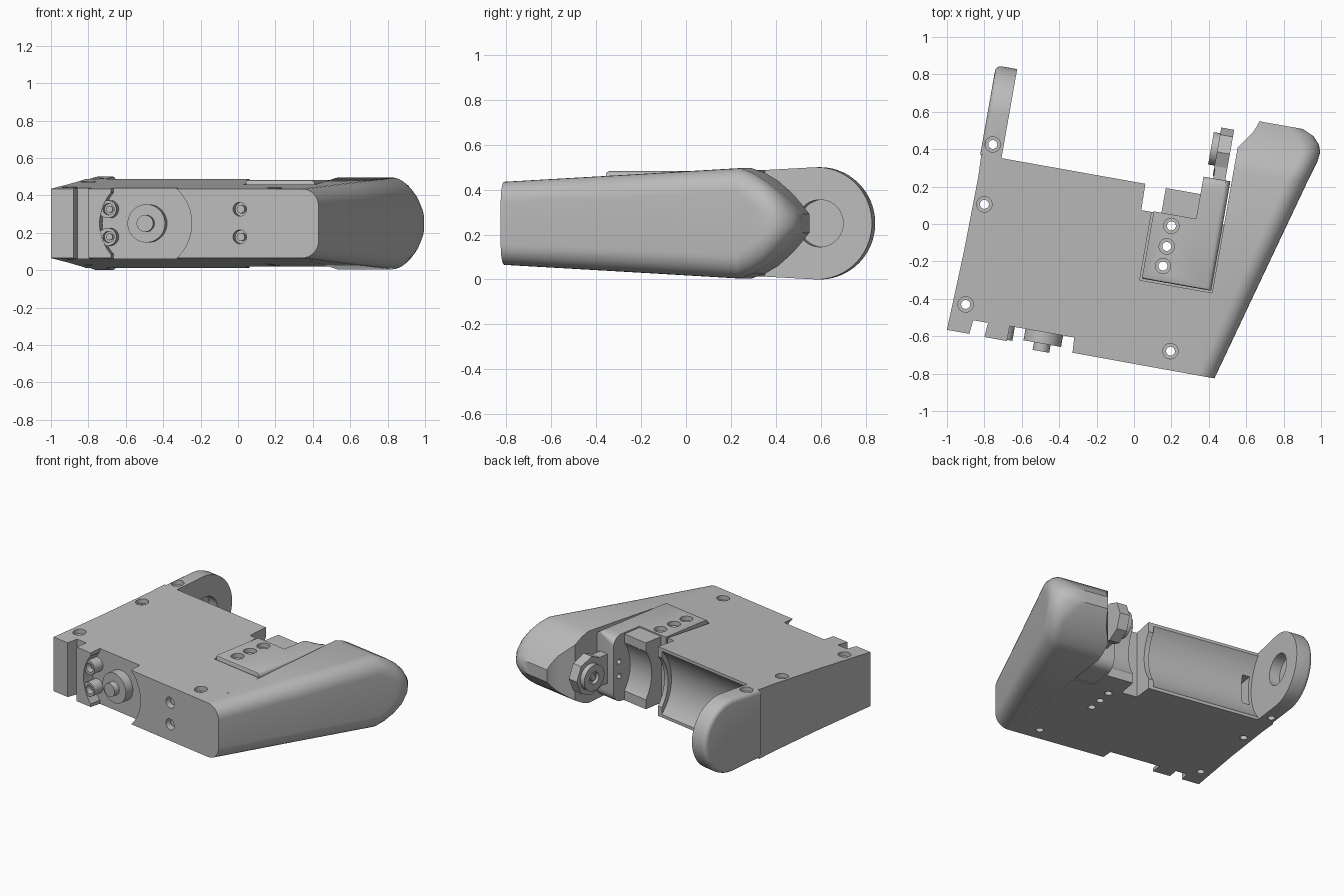
import bpy, bmesh, math
from mathutils import Matrix, Vector

TILT = math.radians(-10)      # the whole body is turned a little about z
MID = 0.25                    # mid height
AXLE = 0.457                  # depth of the roller axle

old = bpy.data.objects.get("Cube")
if old:
    bpy.data.objects.remove(old)

grey = bpy.data.materials.new("plain grey")
grey.use_nodes = True
grey.diffuse_color = (0.5, 0.5, 0.5, 1)
grey.node_tree.nodes["Principled BSDF"].inputs["Base Color"].default_value = (0.5, 0.5, 0.5, 1)


def half(v):
    """Half thickness of the wedge at depth v."""
    return 0.185 + 0.0546 * (v + 0.738)


def finish(bm, name):
    bmesh.ops.recalc_face_normals(bm, faces=bm.faces)
    mesh = bpy.data.meshes.new(name)
    bm.to_mesh(mesh)
    bm.free()
    mesh.materials.append(grey)
    ob = bpy.data.objects.new(name, mesh)
    ob.rotation_euler.z = TILT
    bpy.context.collection.objects.link(ob)
    return ob


def loft(name, rings):
    bm = bmesh.new()
    loops = [[bm.verts.new(p) for p in ring] for ring in rings]
    n = len(loops[0])
    for a, b in zip(loops, loops[1:]):
        for i in range(n):
            j = (i + 1) % n
            bm.faces.new((a[i], a[j], b[j], b[i]))
    bm.faces.new(loops[0])
    bm.faces.new(loops[-1])
    return finish(bm, name)


def box(name, u0, u1, v0, v1, z0, z1):
    rect = ((u0, v0), (u1, v0), (u1, v1), (u0, v1))
    return loft(name, [[(u, v, z) for u, v in rect] for z in (z0, z1)])


def cyl(name, axis, start, length, r, sides=40):
    """Cylinder that runs from start along the u, v or z axis."""
    way = Vector([float(a == axis) for a in "uvz"])
    bm = bmesh.new()
    turn = way.to_track_quat('Z', 'Y').to_matrix().to_4x4()
    place = Matrix.Translation(Vector(start) + way * length / 2) @ turn
    bmesh.ops.create_cone(bm, cap_ends=True, segments=sides, radius1=r, radius2=r,
                          depth=length, matrix=place)
    return finish(bm, name)


def bake(ob):
    bpy.context.view_layer.update()
    dg = bpy.context.evaluated_depsgraph_get()
    mesh = bpy.data.meshes.new_from_object(ob.evaluated_get(dg))
    ob.modifiers.clear()
    ob.data = mesh


def cut(targets, cutter):
    for ob in targets:
        m = ob.modifiers.new("cut", 'BOOLEAN')
        m.operation = 'DIFFERENCE'
        m.solver = 'EXACT'
        m.object = cutter
        bake(ob)
    bpy.data.objects.remove(cutter)


def bevel(ob, width, segments, rule):
    bm = bmesh.new()
    bm.from_mesh(ob.data)
    edges = [e for e in bm.edges if rule(*[w.co for w in e.verts])]
    bmesh.ops.bevel(bm, geom=edges, offset=width, segments=segments, profile=0.5, affect='EDGES')
    bm.to_mesh(ob.data)
    bm.free()


# Main wedge body, with its notched front edge
outline = [(-.887, -.731), (-.765, -.731), (-.757, -.656), (-.677, -.656), (-.683, -.734),
           (-.185, -.735), (.475, -.738), (.475, .08), (.0255, .08), (.0225, .222),
           (-.868, .224), (-.864, .1), (-.87, -.3)]
body = loft("main_body", [[(u, v, MID + s * half(v)) for u, v in outline] for s in (-1, 1)])

# Motor bay, roller channel, lid pocket and latch slot cut from the body
cut([body], cyl("bay_cutter", "v", (-.372, -.9, MID), .247, .25, 64))
cut([body], box("bay_side_cutter", -.56, -.37, -.9, -.653, -.1, .6))
cut([body], cyl("channel_cutter", "u", (-.76, AXLE, MID), .75, .32, 64))
cut([body], cyl("flange_cutter", "u", (-.03, AXLE, MID), .3, .29, 64))
cut([body], box("pocket_cutter", .082, .6, -.29, .3, .41, .6))
cut([body], box("latch_cutter", -.74, -.69, .0, .3, .15, .35))

# Right-hand end arm: a rounded plate with a blind bearing hole
arc = [(AXLE + .25 * math.cos(t), MID + .25 * math.sin(t))
       for t in (math.radians(90 - 180 * i / 40) for i in range(41))]
side = [(.222, MID + half(.222))] + arc + [(.222, MID - half(.222))]
arm = loft("roller_arm", [[(u, v, z) for v, z in side] for u in (-.874, -.759)])
bevel(arm, .03, 4, lambda a, b: max(a.x, b.x) < -.87 and max(a.y, b.y) > .23)
cut([arm], cyl("bearing_cutter", "u", (-.83, .472, MID), .2, .105, 48))

# Side wing: depth, inner side, outer side, half height, corner width, corner height
stations = [(-.738, .475, .567, .185, .09, .09), (-.2, .475, .714, .214, .1, .1),
            (.38, .475, .873, .246, .11, .105), (.44, .475, .89, .225, .1, .13),
            (.5, .475, .908, .19, .1, .14), (.55, .51, .914, .152, .1, .135),
            (.59, .54, .9, .118, .11, .11), (.63, .557, .862, .075, .11, .07),
            (.657, .564, .8, .042, .09, .038)]
rings = []
for v, inner, outer, h, cu, cz in stations:
    ring = [(inner, v, MID - h)]
    for s in (-1, 1):
        for i in range(9):
            t = math.radians(90 * (i if s > 0 else 8 - i) / 8)
            ring.append((outer - cu + cu * math.cos(t), v, MID + s * (h - cz + cz * math.sin(t))))
    ring.append((inner, v, MID + h))
    rings.append(ring)
wing = loft("side_wing", rings)

# Lid in the pocket, and the bracket block beneath its back end
lid = box("lid", .092, .468, -.28, .085, .40, .483)
bevel(lid, .03, 4, lambda a, b: min(a.z, b.z) > .48 and min(a.x, b.x) > .4)
bevel(lid, .012, 2, lambda a, b: min(a.z, b.z) > .48 and max(a.y, b.y) < -.27)
ledge = box("channel_end_block", .134, .33, .07, .219, .02, .474)
cut([ledge], cyl("ledge_cutter", "u", (.1, AXLE, MID), .3, .29, 64))
bracket = box("hub_bracket", .322, .468, .07, .314, .025, .483)
bevel(bracket, .03, 4, lambda a, b: min(a.z, b.z) > .48 and min(a.x, b.x) > .4)
bevel(bracket, .07, 8, lambda a, b: min(a.y, b.y) > .31 and abs(a.z - b.z) < .01
      and min(a.x, b.x) < .33)
for z in (.2, .3):
    cut([bracket], cyl("pin_cutter", "u", (.3, .265, z), .06, .017, 20))

# Roller hub on its strut
box("hub_strut", .375, .44, .3, AXLE, .15, .35)
cyl("hub_housing", "u", (.37, AXLE, MID), .07, .132, 8)
hub = cyl("hub_disc", "u", (.335, .47, MID), .045, .088)
cut([hub], cyl("hub_cutter", "u", (.3, .47, MID), .06, .04))
cyl("hub_pin", "u", (.342, .47, MID), .03, .022, 24)

# Screw holes through the whole thickness, countersunk on top
spots = [(-.755, .425), (-.8, .105), (-.9, -.43), (.195, -.68),
         (.2, -.01), (.175, -.12), (.155, -.225)]
unturn = Matrix.Rotation(-TILT, 3, 'Z')
for x, y in spots:
    p = unturn @ Vector((x, y, 0))
    on_lid = x > 0 and y > -.3
    hit = [body, lid] if on_lid else [arm] if y > .3 else [body]
    top = .483 if on_lid else MID + half(p.y)
    cut(hit, cyl("screw_cutter", "z", (p.x, p.y, -.1), .8, .024, 24))
    cut(hit, cyl("sink_cutter", "z", (p.x, p.y, top - .03), .2, .041, 32))

# Drive coupling in the motor bay
cyl("drive_disc", "v", (-.372, -.715, MID), .08, .102, 48)
cyl("drive_boss", "v", (-.372, -.757, MID), .06, .045, 32)

# Screw lugs beside the bay, and the sunk screws in the front
for level, z in (("lower", .178), ("upper", .326)):
    lug = cyl(level + "_screw_lug", "v", (-.58, -.728, z), .1, .048, 32)
    cut([lug], cyl("lug_cutter", "v", (-.575, -.8, z), .12, .03, 24))
    cyl(level + "_lug_screw", "v", (-.575, -.7, z), .05, .018, 20)
    cut([body], cyl("front_cutter", "v", (.14, -.8, z), .13, .037, 32))
    cyl(level + "_front_screw", "v", (.14, -.71, z), .06, .022, 20)

# Smooth the round surfaces and keep the hard edges
bpy.ops.object.select_all(action='DESELECT')
for ob in bpy.context.scene.objects:
    if ob.type == 'MESH':
        ob.select_set(True)
        bpy.context.view_layer.objects.active = ob
bpy.ops.object.shade_smooth_by_angle(angle=math.radians(32))
